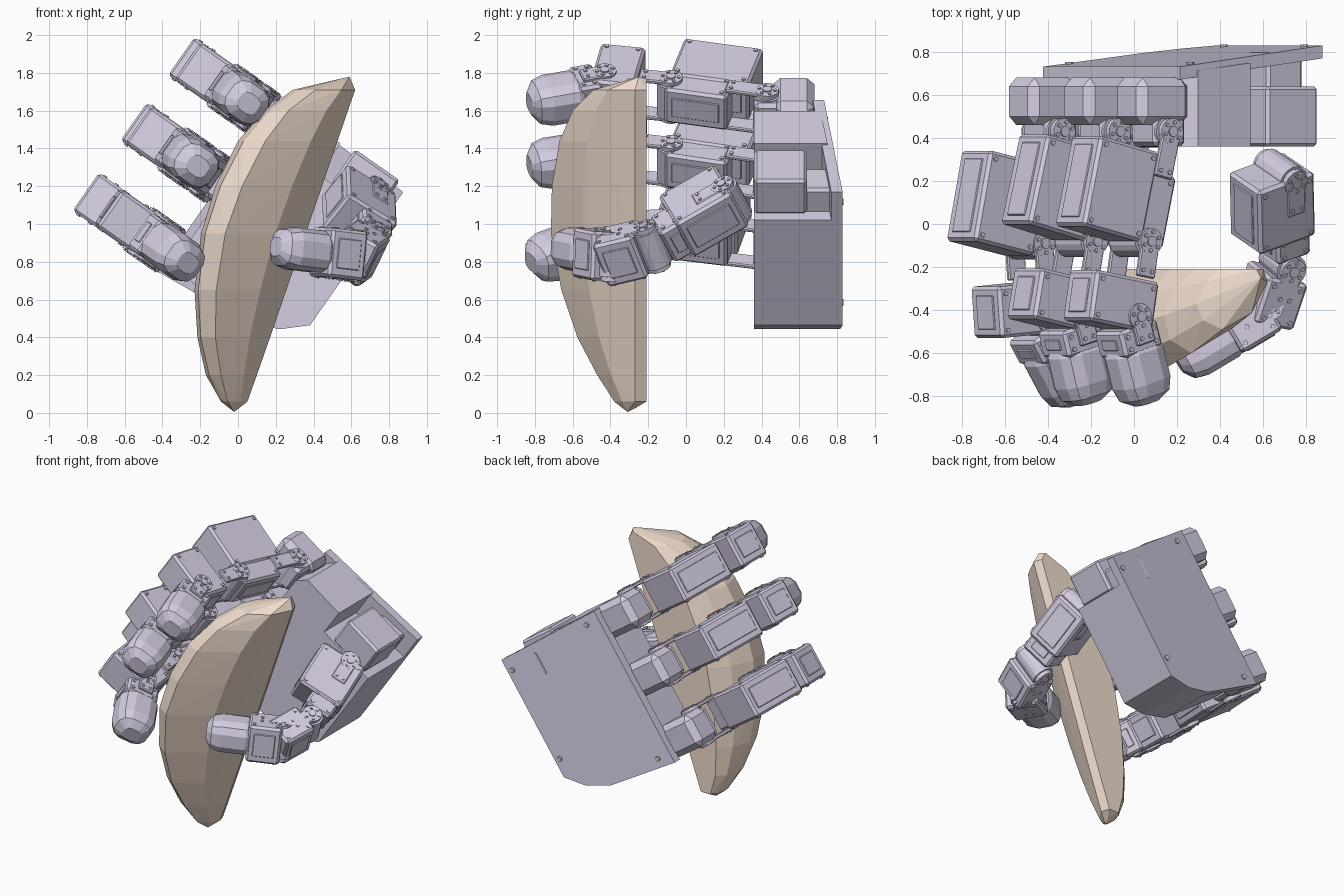
import bpy, bmesh
from math import radians, cos, sin, pi
from mathutils import Matrix, Vector

if "Cube" in bpy.data.objects:
    bpy.data.objects.remove(bpy.data.objects["Cube"])


def material(name, rgb):
    m = bpy.data.materials.new(name)
    m.diffuse_color = (*rgb, 1)
    m.use_nodes = True
    m.node_tree.nodes["Principled BSDF"].inputs["Base Color"].default_value = m.diffuse_color
    return m


LILAC = material("lilac", (0.66, 0.61, 0.76))
TAN = material("tan", (0.88, 0.73, 0.62))
# hand frame: fingers point along -X, finger spacing along Z, leaned 35 degrees
HAND = Matrix.Translation((0, 0, 1)) @ Matrix.Rotation(radians(35), 4, 'Y')


def finish(bm, name, frame, mat=LILAC):
    bmesh.ops.recalc_face_normals(bm, faces=bm.faces)
    bm.transform(frame)
    me = bpy.data.meshes.new(name)
    bm.to_mesh(me)
    bm.free()
    me.materials.append(mat)
    ob = bpy.data.objects.new(name, me)
    bpy.context.collection.objects.link(ob)
    return ob


def add_box(bm, lo, hi, bev=0.015):
    lo, hi = Vector(lo), Vector(hi)
    size = hi - lo
    m = Matrix.Translation((lo + hi) / 2) @ Matrix.Diagonal((*size, 1))
    vs = bmesh.ops.create_cube(bm, size=1, matrix=m)['verts']
    if bev:
        edges = list({e for v in vs for e in v.link_edges})
        bmesh.ops.bevel(bm, geom=edges, offset=min(bev, min(size) * 0.4),
                        segments=1, affect='EDGES')


def add_disc(bm, c, r, depth, n=16):
    bmesh.ops.create_cone(bm, cap_ends=True, segments=n, radius1=r, radius2=r,
                          depth=depth, matrix=Matrix.Translation(c))


def hull(bm, pts):
    vs = [bm.verts.new(p) for p in pts]
    res = bmesh.ops.convex_hull(bm, input=vs)
    junk = [g for g in res['geom_interior'] + res['geom_unused']
            if isinstance(g, bmesh.types.BMVert)]
    bmesh.ops.delete(bm, geom=list(set(junk)), context='VERTS')


def prism(name, profile, y0, y1, frame):
    # y0 / y1 are functions of x giving front and back depth
    bm = bmesh.new()
    a = [bm.verts.new((x, y0(x), z)) for x, z in profile]
    b = [bm.verts.new((x, y1(x), z)) for x, z in profile]
    n = len(a)
    bm.faces.new(a)
    bm.faces.new(b[::-1])
    for i in range(n):
        bm.faces.new((a[i], b[i], b[(i + 1) % n], a[(i + 1) % n]))
    return finish(bm, name, frame)


def link_frame(p0, p1, up=(0, 0, 1)):
    # x runs along the link, -y is outward, z is the hinge axis
    d = (Vector(p1) - Vector(p0)).normalized()
    i = Vector(up).cross(d).normalized()
    w = d.cross(i)
    m = Matrix((d, i, w)).transposed().to_4x4()
    m.translation = Vector(p0)
    return m


def joint(name, frame, reach=0.17):
    # hinge drum, two side plates, discs with a ring of screws
    bm = bmesh.new()
    add_disc(bm, (0, 0, 0), 0.075, 0.21)
    for s in (-1, 1):
        add_box(bm, (-0.02, -0.05, s * 0.118 - 0.012), (reach, 0.05, s * 0.118 + 0.012), 0.006)
        add_disc(bm, (0, 0, s * 0.118), 0.062, 0.026)
        add_disc(bm, (0, 0, s * 0.132), 0.025, 0.014, 10)
        for k in range(6):
            a = k * pi / 3
            add_disc(bm, (0.043 * cos(a), 0.043 * sin(a), s * 0.132), 0.010, 0.012, 6)
        for k in (-0.025, 0.025):
            add_disc(bm, (reach - 0.03, k, s * 0.131), 0.011, 0.012, 6)
    finish(bm, name, frame)


def link(name, frame, boxes):
    # servo housings: boxes (s0, s1, y0, y1, half width) with raised covers and screws
    bm = bmesh.new()
    for s0, s1, y0, y1, w in boxes:
        add_box(bm, (s0, y0, -w), (s1, y1, w))
        for y in (y0, y1):
            add_box(bm, (s0 + 0.04, y - 0.006, -w + 0.05), (s1 - 0.04, y + 0.006, w - 0.05), 0.004)
        for s in (-1, 1):
            for x in (s0 + 0.035, s1 - 0.035):
                for y in (y0 + 0.035, y1 - 0.035):
                    add_disc(bm, (x, y, s * w), 0.012, 0.014, 6)
    finish(bm, name, frame)


def tip(name, frame, s0, s1, r=0.125):
    # rounded pad: straight neck and a domed end
    bm = bmesh.new()
    pts = []
    for x, k in ((s0, 0.88), (s0 + 0.03, 1), (s1 - r * 0.8, 1), (s1 - r * 0.3, 0.86),
                 (s1, 0.45)):
        for j in range(12):
            a = (j + 0.5) * pi / 6
            c, s = cos(a), sin(a)
            pts.append((x, r * 1.08 * k * abs(c) ** 0.7 * (1 if c > 0 else -1),
                        r * 0.95 * k * abs(s) ** 0.7 * (1 if s > 0 else -1)))
    hull(bm, pts)
    finish(bm, name, frame)


# palm: sloped back cover and thick body with a notch for the thumb
back = lambda x: 0.755 + 0.12 * x
cover = [(-0.2, -0.45), (0.33, -0.40), (0.5, -0.33), (0.62, -0.22), (0.62, 0.64), (-0.2, 0.66)]
body = cover[1:4] + [(0.62, 0.46), (0.2, 0.46), (0.2, 0.66), (-0.1, 0.66), (-0.16, 0.58), (-0.16, -0.39)]
prism("palm_cover", cover, lambda x: back(x) - 0.06, back, HAND)
prism("palm_body", body, lambda x: 0.36, lambda x: back(x) - 0.03, HAND)
bm = bmesh.new()
for x, z in ((0.58, -0.1), (0.58, 0.55), (-0.1, 0.6), (-0.1, -0.38)):
    bmesh.ops.create_cone(bm, cap_ends=True, segments=8, radius1=0.018, radius2=0.018, depth=0.02,
                          matrix=Matrix.Translation((x, back(x), z)) @ Matrix.Rotation(pi / 2, 4, 'X'))
finish(bm, "palm_screws", HAND)

# three fingers: height along the palm and the hinge points J1, J2, J3, tip end
J1 = (-0.26, 0.43)
fingers = {
    "upper": (0.555, J1, (-0.38, -0.08), (-0.44, -0.43), (-0.32, -0.83)),
    "middle": (0.128, J1, (-0.39, -0.08), (-0.46, -0.43), (-0.35, -0.83)),
    "lower": (-0.322, J1, (-0.37, -0.09), (-0.34, -0.45), (-0.10, -0.82)),
}
for nm, (z, *js) in fingers.items():
    p = [Vector((x, y, z)) for x, y in js]
    n = nm + "_finger_"
    bm = bmesh.new()
    add_box(bm, (-0.43, 0.46, z - 0.115), (-0.14, 0.68, z + 0.115), 0.04)
    add_box(bm, (-0.34, 0.36, z - 0.10), (-0.16, 0.50, z + 0.10), 0.02)
    finish(bm, n + "base", HAND)
    f = [HAND @ link_frame(p[i], p[i + 1]) for i in range(3)]
    joint(n + "knuckle", f[0], 0.22)
    low = 0.06 if nm == "lower" else 0
    link(n + "proximal", f[0], [(0.11 + low, 0.54 + low, -0.385, -0.04, 0.122),
                                (0.20, 0.54, -0.09, 0.09, 0.11)])
    joint(n + "middle_joint", f[1])
    link(n + "medial", f[1], [(0.18, 0.42, -0.27, 0.09, 0.118)])
    joint(n + "end_joint", f[2], 0.13)
    link(n + "distal", f[2], [(0.04, 0.17, -0.12, 0.10, 0.11)])
    tip(n + "tip", f[2], 0.14, (p[3] - p[2]).length)

# thumb: same parts along a path in front of the notch
bm = bmesh.new()
add_box(bm, (0.28, 0.36, 0.46), (0.57, 0.64, 0.68))
add_box(bm, (0.34, 0.60, 0.42), (0.54, 0.80, 0.60))
finish(bm, "thumb_base", HAND)
q = [Vector(v) for v in ((0.68, 0.24, 1.12), (0.69, -0.18, 0.88), (0.62, -0.39, 0.83), (0.20, -0.64, 0.88))]
ups = ((0.45, 0.25, 0.9), (0.5, 0.1, 0.85), (0.2, 0.1, 1))
f = [link_frame(q[i], q[i + 1], ups[i]) for i in range(3)]
joint("thumb_knuckle", f[0])
link("thumb_proximal", f[0], [(-0.02, 0.32, -0.21, 0.11, 0.125), (0.28, 0.42, -0.10, 0.09, 0.11)])
joint("thumb_middle_joint", f[1])
link("thumb_medial", f[1], [(0.05, 0.28, -0.11, 0.10, 0.13)])
joint("thumb_end_joint", f[2])
link("thumb_distal", f[2], [(0.0, 0.22, -0.10, 0.12, 0.13)])
tip("thumb_tip", f[2], 0.2, (q[3] - q[2]).length, 0.12)

# held wedge: rows of height, left x, right x, front y
rows = [(0.06, -0.09, 0.05, -0.38), (0.2, -0.17, 0.10, -0.47), (0.4, -0.215, 0.17, -0.575),
        (0.65, -0.23, 0.255, -0.66), (0.95, -0.195, 0.355, -0.715), (1.2, -0.12, 0.44, -0.71),
        (1.44, 0.0, 0.525, -0.67), (1.6, 0.14, 0.58, -0.60), (1.71, 0.29, 0.62, -0.49)]
pts = [(-0.02, -0.31, 0.005), (0.0, -0.26, 0.03), (0.59, -0.25, 1.78), (0.57, -0.21, 1.77)]
for z, xl, xr, yf in rows:
    xf = xr - (-yf - 0.27) * 0.95
    full = (xr - xl) / 0.56                      # how wide this row is
    ym = -0.26 - (-yf - 0.27) * 0.5              # depth of the leftmost point
    pts += [(xr - 0.02, -0.21, z), (xr, -0.27, z), (xf, yf, z),
            (xl + 0.18 * full, -0.21, z), (xl, ym, z), (xl + 0.07 * full, (ym - 0.21) / 2 + 0.02, z),
            (xl * 0.6 + xf * 0.4 - 0.03 * full, ym * 0.35 + yf * 0.65, z),
            (xr * 0.5 + xf * 0.5 + 0.055 * full, (yf - 0.27) / 2 - 0.055 * full, z)]
bm = bmesh.new()
hull(bm, pts)
finish(bm, "held_wedge", Matrix(), TAN)
